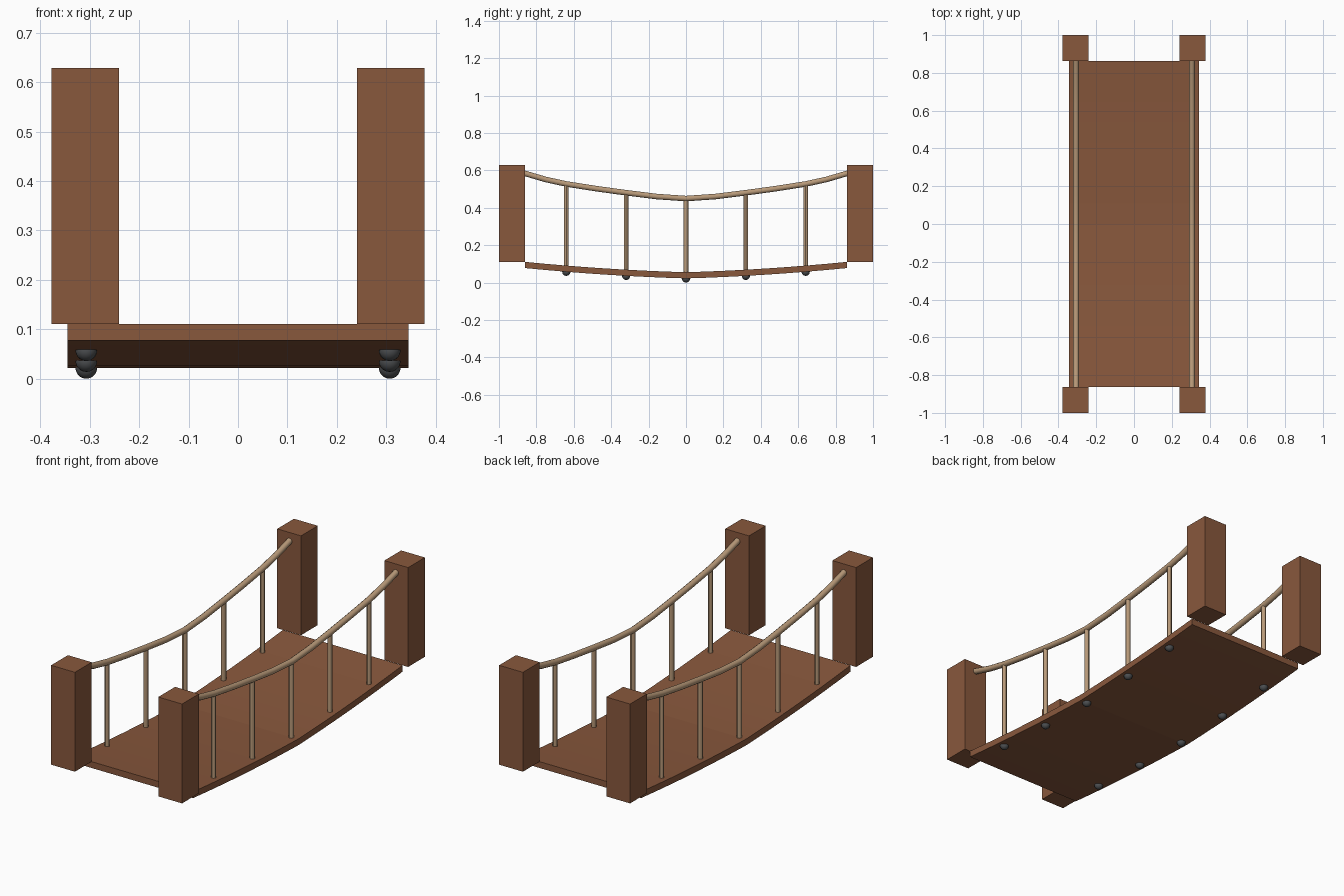
import bpy, bmesh
from mathutils import Vector

if "Cube" in bpy.data.objects:
    bpy.data.objects.remove(bpy.data.objects["Cube"])


def mat(name, rgb):
    m = bpy.data.materials.new(name)
    m.diffuse_color = (*rgb, 1)
    m.use_nodes = True
    m.node_tree.nodes["Principled BSDF"].inputs["Base Color"].default_value = m.diffuse_color
    return m


WOOD = mat("brown wood", (0.25, 0.098, 0.046))
ROPE = mat("tan rope", (0.48, 0.32, 0.19))
IRON = mat("dark iron", (0.075, 0.08, 0.085))

SIDE_X = 0.307
END_Y = 0.862
STATIONS = [-0.64, -0.32, 0, 0.32, 0.64]


def deck_bottom(y):
    return 0.022 + 0.030 * abs(y) + 0.040 * y * y


def finish(name, material, smooth=False):
    ob = bpy.context.object
    ob.name = name
    ob.data.materials.append(material)
    if smooth:
        bpy.ops.object.shade_smooth_by_angle()
    return ob


def mesh_object(name, bm, material, smooth=False):
    bmesh.ops.recalc_face_normals(bm, faces=bm.faces)
    me = bpy.data.meshes.new(name)
    bm.to_mesh(me)
    bm.free()
    ob = bpy.data.objects.new(name, me)
    bpy.context.collection.objects.link(ob)
    bpy.context.view_layer.objects.active = ob
    ob.select_set(True)
    finish(name, material, smooth)
    ob.select_set(False)
    return ob


# Sagging deck: side profile extruded across x
ys = [-END_Y + 2 * END_Y * i / 16 for i in range(17)]
profile = [(y, deck_bottom(y)) for y in ys]
profile += [(y, deck_bottom(y) + 0.033) for y in reversed(ys)]
bm = bmesh.new()
face = bm.faces.new([bm.verts.new((-0.345, y, z)) for y, z in profile])
ext = bmesh.ops.extrude_face_region(bm, geom=[face])
bmesh.ops.translate(bm, vec=(0.69, 0, 0),
                    verts=[v for v in ext["geom"] if isinstance(v, bmesh.types.BMVert)])
mesh_object("deck", bm, WOOD)

# Hand rope height, read at the balusters
ROPE_Z = {0: 0.449, 0.16: 0.460, 0.32: 0.480, 0.48: 0.502, 0.64: 0.527, 0.75: 0.551, 0.866: 0.585}
half = sorted(ROPE_Z.items())
rope_path = [(-y, z) for y, z in reversed(half[1:])] + half

for sx, side in ((-1, "left"), (1, "right")):
    x = sx * SIDE_X

    # Corner posts
    for sy, end in ((-1, "front"), (1, "back")):
        bpy.ops.mesh.primitive_cube_add(size=1, location=(sx * 0.309, sy * 0.931, 0.37))
        bpy.context.object.scale = (0.137, 0.138, 0.518)
        bpy.ops.object.transform_apply(location=False, rotation=False, scale=True)
        finish(f"{end}_{side}_post", WOOD)

    # Sagging hand rope: a curve with round bevel, turned into a mesh
    cu = bpy.data.curves.new(f"{side}_hand_rope", "CURVE")
    cu.dimensions = "3D"
    cu.bevel_depth = 0.0155
    cu.bevel_resolution = 3
    cu.use_fill_caps = True
    sp = cu.splines.new("POLY")
    sp.points.add(len(rope_path) - 1)
    for p, (y, z) in zip(sp.points, rope_path):
        p.co = (x, y, z, 1)
    sp.use_smooth = True
    rope = bpy.data.objects.new(f"{side}_hand_rope", cu)
    bpy.context.collection.objects.link(rope)
    cu.materials.append(ROPE)

    # Balusters with iron knobs under the deck
    for i, y in enumerate(STATIONS):
        low, high = deck_bottom(y), ROPE_Z[abs(y)]
        bpy.ops.mesh.primitive_cylinder_add(vertices=12, radius=0.0125, depth=high - low,
                                            location=(x, y, (low + high) / 2))
        finish(f"{side}_baluster_{i}", ROPE, True)
        bpy.ops.mesh.primitive_uv_sphere_add(segments=16, ring_count=10, radius=0.022,
                                             location=(x, y, low))
        finish(f"{side}_knob_{i}", IRON, True)
